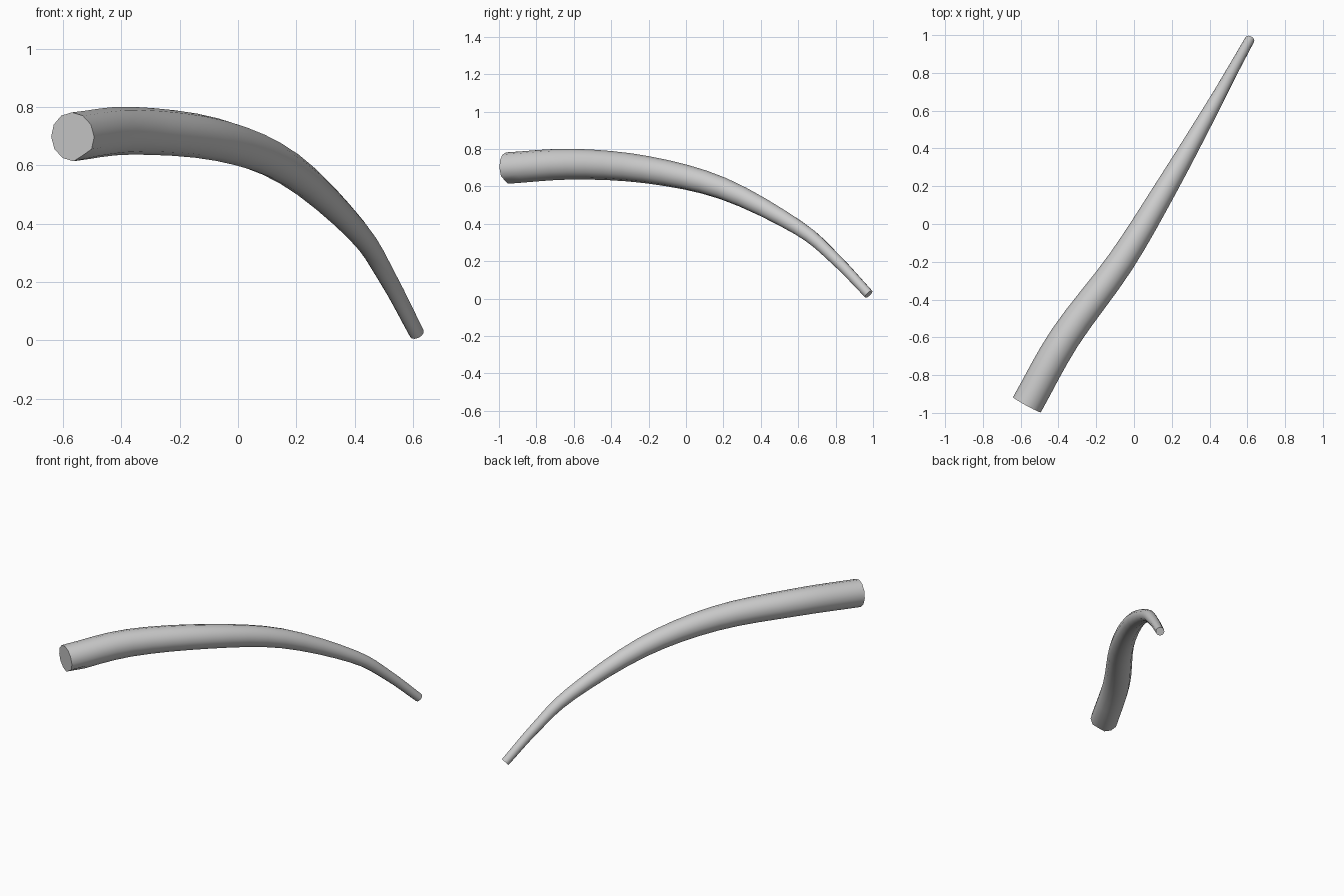
import bpy, bmesh, math
from mathutils import Vector

if "Cube" in bpy.data.objects:
    bpy.data.objects.remove(bpy.data.objects["Cube"])

SIDES, STEPS = 12, 4
# Centre line and radius: x, y, z, r
PATH = [Vector(p) for p in [
    (-0.567, -0.957, 0.698, 0.084),
    (-0.365, -0.600, 0.719, 0.082),
    (-0.070, -0.200, 0.688, 0.073),
    (0.175, 0.200, 0.588, 0.059),
    (0.405, 0.600, 0.379, 0.040),
    (0.515, 0.800, 0.210, 0.031),
    (0.613, 0.977, 0.024, 0.026)]]


def spline(pts, steps):
    """Smooth curve through the points (position and radius together)."""
    ext = [2 * pts[0] - pts[1]] + pts + [2 * pts[-1] - pts[-2]]
    out = []
    for i in range(1, len(ext) - 2):
        a, b, c, d = ext[i - 1:i + 3]
        for k in range(steps):
            t = k / steps
            out.append(0.5 * (2 * b + (c - a) * t + (2 * a - 5 * b + 4 * c - d) * t * t
                              + (3 * b - a - 3 * c + d) * t ** 3))
    return out + [pts[-1]]


line = spline(PATH, STEPS)
bm = bmesh.new()
rings = []
for i, p in enumerate(line):
    tangent = (line[min(i + 1, len(line) - 1)] - line[max(i - 1, 0)]).to_3d().normalized()
    side = tangent.cross(Vector((0, 0, 1))).normalized()
    up = side.cross(tangent)
    ring = []
    for k in range(SIDES):
        a = 2 * math.pi * k / SIDES
        # small dent in the lower edge of the thick end
        r = p[3] * (0.88 if i == 0 and k == 10 else 1)
        ring.append(bm.verts.new(p.to_3d() + r * (math.cos(a) * side + math.sin(a) * up)))
    rings.append(ring)

# Tube wall and end caps
for r0, r1 in zip(rings, rings[1:]):
    for k in range(SIDES):
        n = (k + 1) % SIDES
        bm.faces.new((r0[k], r0[n], r1[n], r1[k]))
bm.faces.new(rings[0])
bm.faces.new(rings[-1])
bmesh.ops.recalc_face_normals(bm, faces=bm.faces)

mesh = bpy.data.meshes.new("curved_horn")
bm.to_mesh(mesh)
bm.free()
horn = bpy.data.objects.new("curved_horn", mesh)
bpy.context.collection.objects.link(horn)
bpy.context.view_layer.objects.active = horn
horn.select_set(True)
bpy.ops.object.shade_smooth_by_angle(angle=math.radians(40))
